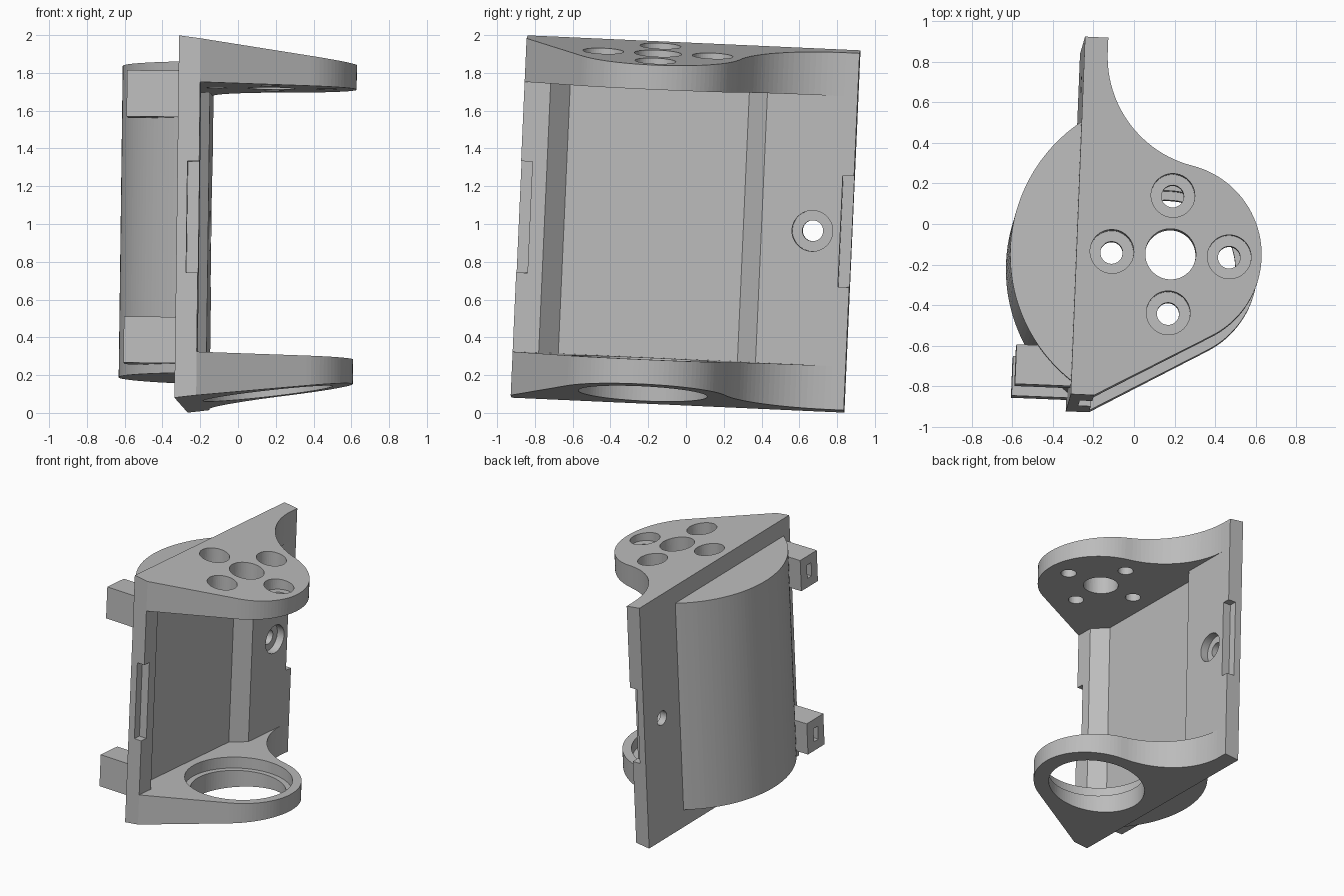
import bpy, bmesh, math
from mathutils import Matrix, Vector

if "Cube" in bpy.data.objects:
    bpy.data.objects.remove(bpy.data.objects["Cube"])

# Single material
grey = bpy.data.materials.new("plain_grey")
grey.use_nodes = True
GREY = (0.5, 0.5, 0.5, 1)
grey.diffuse_color = GREY
grey.node_tree.nodes["Principled BSDF"].inputs["Base Color"].default_value = GREY

# Tilted frame: local x points out of the plate, y along it, z up it
side = Vector((0.04, 1, -0.045)).normalized()
out = side.cross(Vector((0.013, 0.0445, 1))).normalized()
up = out.cross(side)
FRAME = Matrix.Translation((-0.289, 0, 1)) @ Matrix((out, side, up)).transposed().to_4x4()

HALF_L, HALF_H, THICK, INNER = 0.883, 0.96, 0.115, 0.715
CX, CY, R = 0.465, -0.17, 0.45          # shared cylinder axis and flange radius
SLOPE = 0.126


def arc(x, y, r, a0, a1, n):
    return [(x + r * math.cos(a0 + (a1 - a0) * i / n),
             y + r * math.sin(a0 + (a1 - a0) * i / n)) for i in range(n + 1)]


def circle(x, y, r, n=64):
    return arc(x, y, r, 0, math.tau, n)[:-1]


def rect(x0, x1, y0, y1):
    return [(x0, y0), (x1, y0), (x1, y1), (x0, y1)]


def prism(name, outline, lo, hi, along="z"):
    """Extrude an outline; lo and hi may be functions of the outline's first axis."""
    bm = bmesh.new()
    rings = []
    for level in (lo, hi):
        ring = []
        for a, b in outline:
            c = level(a) if callable(level) else level
            ring.append(bm.verts.new((a, b, c) if along == "z" else (c, a, b)))
        rings.append(ring)
        bm.faces.new(ring)
    n = len(outline)
    for i in range(n):
        j = (i + 1) % n
        bm.faces.new((rings[0][i], rings[0][j], rings[1][j], rings[1][i]))
    bmesh.ops.recalc_face_normals(bm, faces=bm.faces)
    mesh = bpy.data.meshes.new(name)
    bm.to_mesh(mesh)
    bm.free()
    mesh.materials.append(grey)
    obj = bpy.data.objects.new(name, mesh)
    bpy.context.scene.collection.objects.link(obj)
    obj.matrix_world = FRAME
    return obj


def cut(obj, *args, **kw):
    """Subtract a prism from the object and discard the cutter."""
    cutter = prism("cutter", *args, **kw)
    cutter.hide_render = True
    mod = obj.modifiers.new("cut", "BOOLEAN")
    mod.operation, mod.solver, mod.object = "DIFFERENCE", "EXACT", cutter
    bpy.context.view_layer.update()
    mesh = bpy.data.meshes.new_from_object(
        obj.evaluated_get(bpy.context.evaluated_depsgraph_get()))
    obj.modifiers.clear()
    obj.data = mesh
    bpy.data.objects.remove(cutter)


# Back plate with a bevelled channel on its inner side
plate = prism("back_plate", [
    (0, -HALF_L), (THICK, -HALF_L), (THICK, CY - 0.575), (0.015, CY - 0.475),
    (0.015, CY + 0.475), (THICK, CY + 0.575), (THICK, HALF_L), (0, HALF_L)],
    -INNER, INNER)
for s in (-1, 1):                       # edge notches
    y0, y1 = sorted((s * 0.823, s * 1.0))
    cut(plate, rect(0.053, 0.2, y0, y1), -0.295, 0.295)
cut(plate, circle(0.675, -0.005, 0.108), 0.055, 0.3, along="x")
cut(plate, circle(0.675, -0.005, 0.055), -0.2, 0.3, along="x")

# Flange outline: straight front edge, round nose, concave sweep into the tail
dx, dy = CX - THICK, CY + HALF_L
tangent = math.atan2(dy, dx) - math.asin(R / math.hypot(dx, dy)) - math.pi / 2
TAIL = 0.81
h = TAIL - CY
sweep_r = (dx * dx + h * h - R * R) / (2 * (R + dx))
join = math.atan2(h, sweep_r - dx)
outline = [(0, -HALF_L), (THICK, -HALF_L)]
outline += arc(CX, CY, R, tangent, join, 40)
outline += arc(THICK + sweep_r, TAIL, sweep_r, join + math.pi, math.pi, 24)[1:]
outline += [(THICK, HALF_L), (0, HALF_L)]

# Top flange with centre hole and four counterbored holes
top = prism("top_flange", outline, INNER, lambda x: HALF_H - SLOPE * x)
cut(top, circle(CX, CY, 0.125), 0.5, 1.2)
for i in range(4):
    x = CX + 0.29 * math.cos(i * math.pi / 2)
    y = CY + 0.29 * math.sin(i * math.pi / 2)
    cut(top, circle(x, y, 0.108, 48), 0.795, 1.2)
    cut(top, circle(x, y, 0.055, 32), 0.5, 1.2)

# Bottom flange with a stepped round seat
bottom = prism("bottom_flange", outline, lambda x: SLOPE * x - HALF_H, -INNER)
cut(bottom, circle(CX, CY, 0.385, 96), -0.8, -0.5)
cut(bottom, circle(CX, CY, 0.342, 96), -1.2, -0.5)

# Rounded bulge behind the plate
BULGE_R = 0.79
half = math.acos(CX / BULGE_R)
prism("back_bulge", arc(CX, CY, BULGE_R, math.pi - half, math.pi + half, 48), -0.825, 0.825)

# Slotted lugs beside the bulge
for name, z0 in (("upper_lug", 0.53), ("lower_lug", -0.775)):
    lug = prism(name, rect(-0.275, 0, -0.835, -0.64), z0, z0 + 0.245)
    cut(lug, rect(-0.4, -0.15, -0.765, -0.715), z0 + 0.07, z0 + 0.175)
